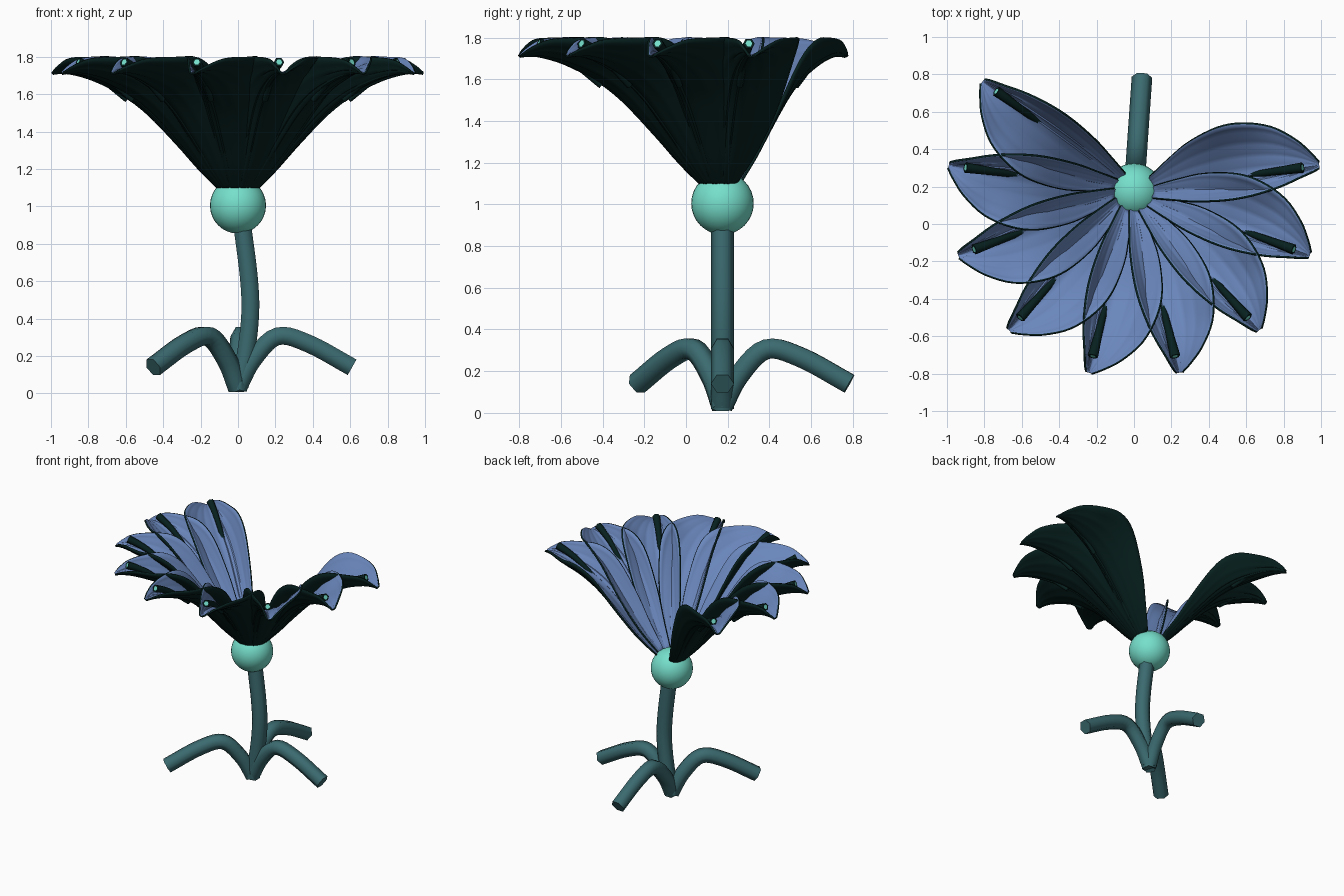
import bpy, bmesh, math
from mathutils import Vector, Matrix

cube = bpy.data.objects.get("Cube")
if cube:
    bpy.data.objects.remove(cube, do_unlink=True)

CENTRE = Vector((0, 0.175, 0))
PETALS, STEP = 9, 28


def material(name, rgb):
    m = bpy.data.materials.new(name)
    m.use_nodes = True
    m.diffuse_color = (*rgb, 1)
    bsdf = next(n for n in m.node_tree.nodes if n.type == "BSDF_PRINCIPLED")
    bsdf.inputs["Base Color"].default_value = (*rgb, 1)
    return m


blue = material("petal blue", (0.143, 0.24, 0.5))
dark = material("dark green", (0.002, 0.0145, 0.013))
mint = material("mint", (0.18, 0.74, 0.60))
teal = material("stem teal", (0.043, 0.145, 0.16))


def finish(bm, name, mats, angle):
    """Turn a bmesh into a smooth shaded object."""
    mesh = bpy.data.meshes.new(name)
    bm.to_mesh(mesh)
    bm.free()
    for m in mats:
        mesh.materials.append(m)
    ob = bpy.data.objects.new(name, mesh)
    bpy.context.collection.objects.link(ob)
    bpy.ops.object.select_all(action="DESELECT")
    ob.select_set(True)
    bpy.context.view_layer.objects.active = ob
    bpy.ops.object.shade_smooth_by_angle(angle=math.radians(angle))
    return ob


def spline(points, steps):
    """Smooth rows of values through the given rows."""
    p = [Vector(q) for q in points]
    p = [p[0] * 2 - p[1]] + p + [p[-1] * 2 - p[-2]]
    out = []
    for a, b, c, d in zip(p, p[1:], p[2:], p[3:]):
        for i in range(steps):
            t = i / steps
            out.append((b * 2 + (c - a) * t + (a * 2 - b * 5 + c * 4 - d) * t**2
                        + (b * 3 - a - c * 3 + d) * t**3) / 2)
    return out + [p[-2]]


def tube(name, profile, angle, radii, mats, tip=False):
    """Six-sided tube along a (distance, height) path in an upright plane."""
    out = Vector((math.cos(angle), math.sin(angle), 0))
    side = Vector((-out.y, out.x, 0))
    path = [CENTRE + out * d + Vector((0, 0, z)) for d, z in spline(profile, 5)]
    bm = bmesh.new()
    rings = []
    for i, p in enumerate(path):
        along = (path[min(i + 1, len(path) - 1)] - path[max(i - 1, 0)]).normalized()
        up = along.cross(side)
        r = radii[0] + (radii[1] - radii[0]) * i / (len(path) - 1)
        rings.append([bm.verts.new(p + (side * math.cos(a) + up * math.sin(a)) * r)
                      for a in (k * math.tau / 6 for k in range(6))])
    for lo, hi in zip(rings, rings[1:]):
        for k in range(6):
            bm.faces.new((lo[k], lo[k - 1], hi[k - 1], hi[k]))
    bm.faces.new(rings[0])
    end = bm.faces.new(rings[-1])
    bmesh.ops.recalc_face_normals(bm, faces=bm.faces[:])
    if tip:
        bmesh.ops.inset_region(bm, faces=[end], thickness=radii[1] * 0.4)
        end.material_index = 1
    return finish(bm, name, mats, 65)


# Stem and its three arching roots
tube("stem", [(0, 0.02), (0.04, 0.2), (0.065, 0.42), (0.058, 0.62), (0.02, 0.92)],
     0, (0.055, 0.055), [teal])
root = [(0, 0.03), (0.08, 0.18), (0.21, 0.305), (0.38, 0.265), (0.61, 0.14)]
for name, deg in (("left_root", 0), ("back_root", 86), ("front_root", 222)):
    tube(name, root, math.radians(deg), (0.055, 0.055), [teal])

# Round bulb below the flower
bm = bmesh.new()
bmesh.ops.create_uvsphere(bm, u_segments=32, v_segments=16, radius=0.15,
                          matrix=Matrix.Translation(CENTRE + Vector((0, 0, 1.005))))
finish(bm, "bulb", [mint], 60)

# Petal stations: distance, height, left and right width, left and right lift
STATIONS = [
    (0.09, 1.09, 0.06, 0.045, 0.03, 0.03),
    (0.20, 1.20, 0.14, 0.07, 0.07, 0.07),
    (0.32, 1.335, 0.215, 0.095, 0.13, 0.13),
    (0.48, 1.50, 0.27, 0.11, 0.20, 0.19),
    (0.62, 1.605, 0.275, 0.105, 0.185, 0.18),
    (0.77, 1.68, 0.235, 0.08, 0.115, 0.115),
    (0.89, 1.715, 0.15, 0.045, 0.075, 0.07),
    (0.96, 1.72, 0.07, 0.025, 0.035, 0.03),
    (1.0, 1.715, 0.012, 0.01, 0.005, 0.004),
]
COLS = 24


def petal(name, angle):
    """Cupped petal: broad on its left, a steep narrow wall on its right."""
    turn = Matrix.Translation(CENTRE) @ Matrix.Rotation(angle, 4, "Z")
    bm = bmesh.new()
    rows = []
    for d, z, left, right, lift_l, lift_r in spline(STATIONS, 4):
        row = []
        for c in range(COLS + 1):
            s = 2 * c / COLS - 1
            width, lift = (left, lift_l) if s > 0 else (right, lift_r)
            # fine lengthwise ribs, fading with the width
            rib = 0.02 * left * (1 if c % 3 == 0 else -0.5)
            row.append(bm.verts.new(turn @ Vector((d, s * width, z + lift * s * s + rib))))
        rows.append(row)
    for lo, hi in zip(rows, rows[1:]):
        for c in range(COLS):
            bm.faces.new((lo[c], hi[c], hi[c + 1], lo[c + 1]))
    ob = finish(bm, name, [blue, dark], 35)
    shell = ob.modifiers.new("thickness", "SOLIDIFY")
    shell.thickness = 0.012
    shell.offset = -1
    shell.material_offset = 1
    shell.material_offset_rim = 1


# Open fan of petals, each with a mint-tipped stamen
stamen = [(0.6, 1.57), (0.74, 1.685), (0.83, 1.738), (0.91, 1.772)]
for i in range(PETALS):
    a = math.radians(144 + i * STEP)
    petal(f"petal_{i + 1}", a)
    tube(f"stamen_{i + 1}", stamen, a, (0.016, 0.028), [dark, mint], tip=True)
